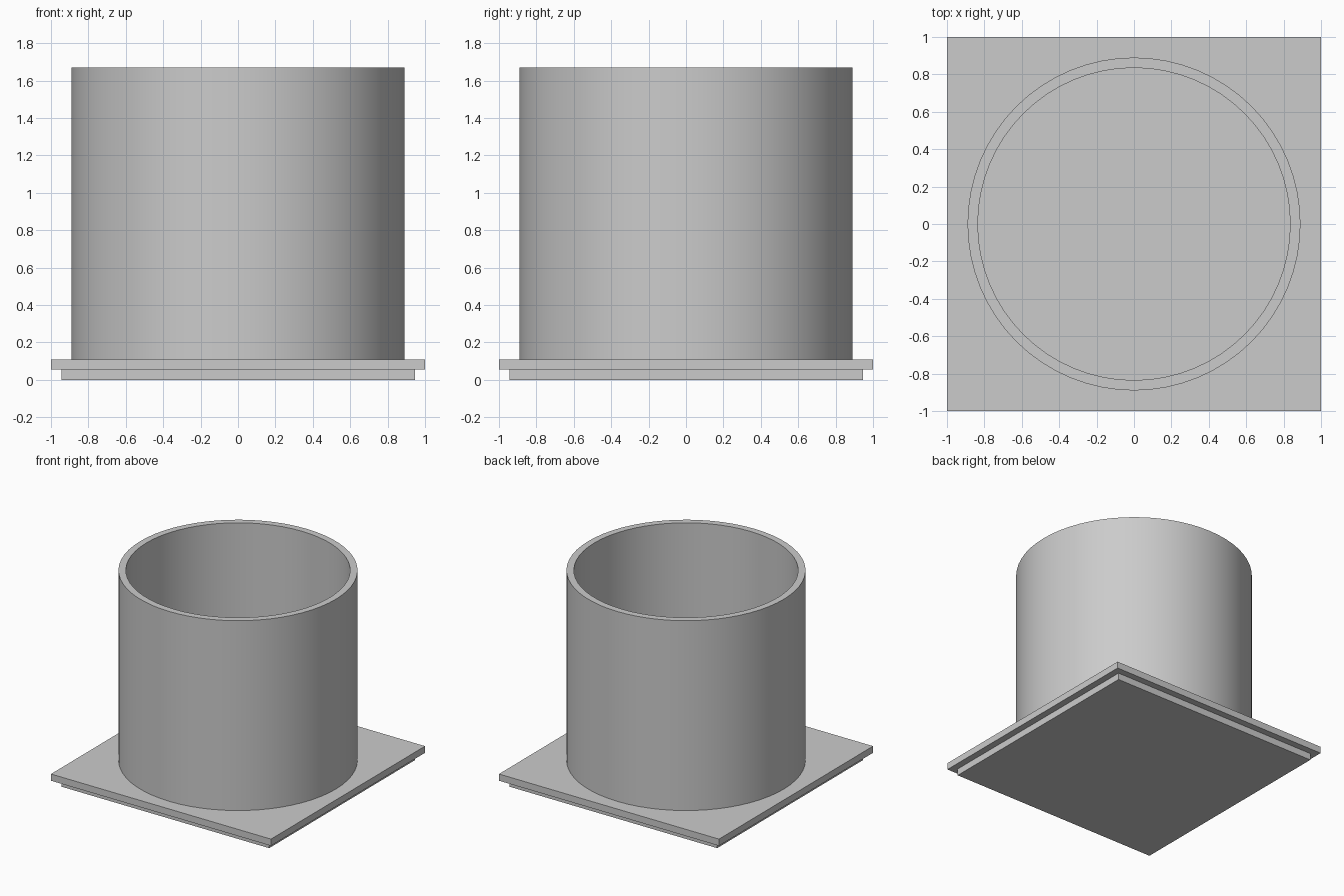
import bpy
import bmesh
import math

cube = bpy.data.objects.get("Cube")
if cube:
    bpy.data.objects.remove(cube, do_unlink=True)

PLATE = 0.055          # thickness of each base plate
BASE_TOP = 2 * PLATE
HEIGHT = 1.67
OUTER, INNER = 0.89, 0.835
SEGMENTS = 64

# Single light grey material
grey = bpy.data.materials.new("light_grey")
grey.use_nodes = True
colour = (0.6, 0.6, 0.6, 1.0)
grey.diffuse_color = colour
grey.node_tree.nodes["Principled BSDF"].inputs["Base Color"].default_value = colour


def square_plate(name, half, bottom):
    bpy.ops.mesh.primitive_cube_add(size=1, location=(0, 0, bottom + PLATE / 2))
    plate = bpy.context.object
    plate.name = name
    plate.scale = (2 * half, 2 * half, PLATE)
    bpy.ops.object.transform_apply(location=False, rotation=False, scale=True)
    plate.data.materials.append(grey)


# Stepped square base
square_plate("lower_plate", 0.945, 0)
square_plate("upper_plate", 1.0, PLATE)

# Open tube: rectangular wall section spun around the z axis
bm = bmesh.new()
section = [(OUTER, BASE_TOP), (OUTER, HEIGHT), (INNER, HEIGHT), (INNER, BASE_TOP)]
verts = [bm.verts.new((r, 0, z)) for r, z in section]
edges = [bm.edges.new((verts[i], verts[i + 1])) for i in range(3)]
bmesh.ops.spin(bm, geom=verts + edges, cent=(0, 0, 0), axis=(0, 0, 1),
               angle=2 * math.pi, steps=SEGMENTS, use_duplicate=False)
bmesh.ops.remove_doubles(bm, verts=bm.verts, dist=0.0001)
bmesh.ops.recalc_face_normals(bm, faces=bm.faces)

# Make sure the rim faces up
if sum(f.normal.z for f in bm.faces) < 0:
    bmesh.ops.reverse_faces(bm, faces=bm.faces)

mesh = bpy.data.meshes.new("tube_wall")
bm.to_mesh(mesh)
bm.free()
mesh.materials.append(grey)
tube = bpy.data.objects.new("tube_wall", mesh)
bpy.context.collection.objects.link(tube)

bpy.ops.object.select_all(action='DESELECT')
tube.select_set(True)
bpy.context.view_layer.objects.active = tube
bpy.ops.object.shade_smooth_by_angle(angle=math.radians(30))
